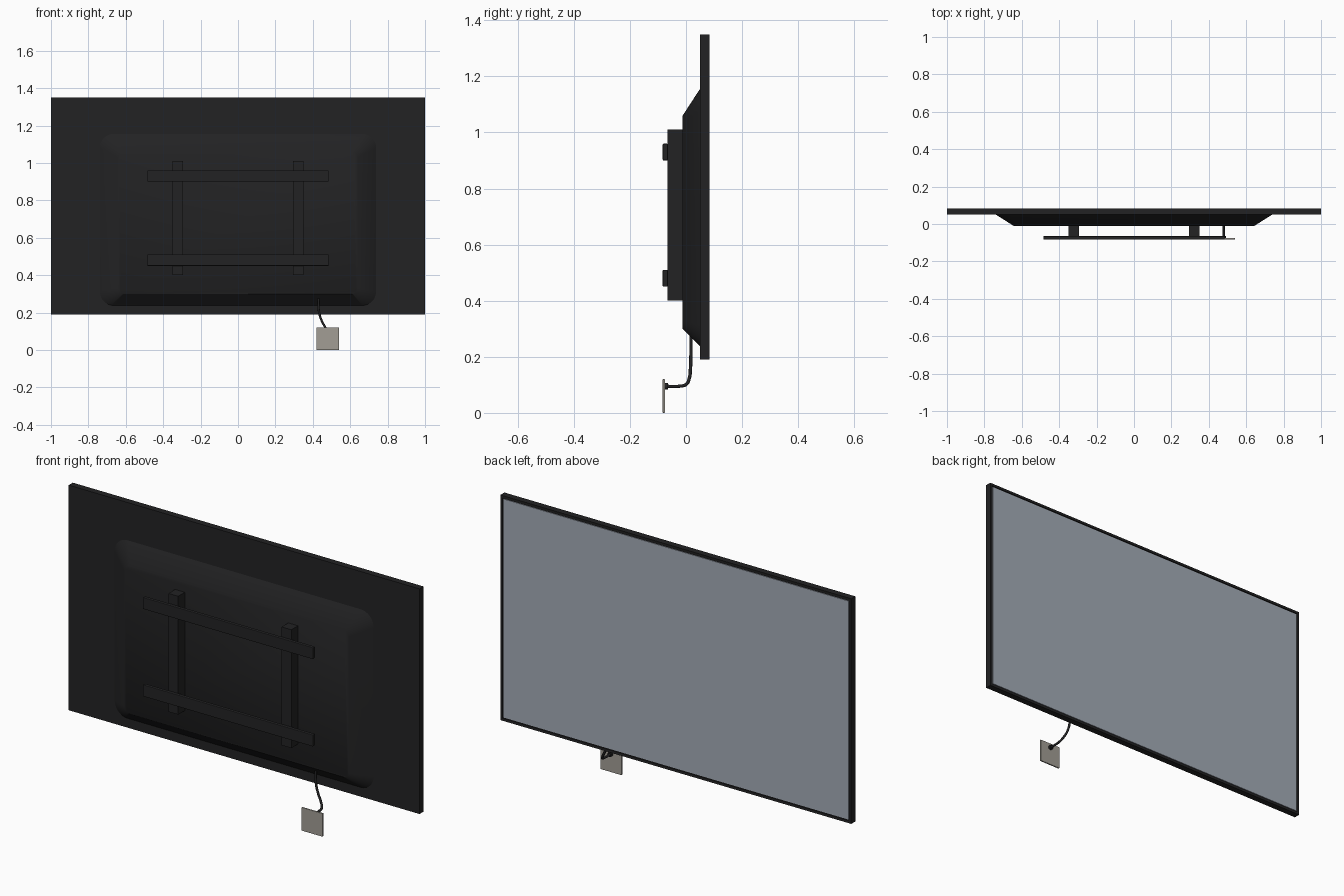
import bpy, bmesh, math

if "Cube" in bpy.data.objects:
    bpy.data.objects.remove(bpy.data.objects["Cube"])


def material(name, rgb):
    m = bpy.data.materials.new(name)
    m.diffuse_color = (*rgb, 1)
    m.use_nodes = True
    m.node_tree.nodes["Principled BSDF"].inputs["Base Color"].default_value = m.diffuse_color
    return m


BLACK = material("black_plastic", (0.016, 0.016, 0.017))
GLASS = material("screen_grey", (0.37, 0.41, 0.47))
PLATE = material("outlet_grey", (0.36, 0.34, 0.30))


def finish(name, bm, mat):
    bmesh.ops.recalc_face_normals(bm, faces=bm.faces)
    me = bpy.data.meshes.new(name)
    bm.to_mesh(me)
    bm.free()
    me.materials.append(mat)
    ob = bpy.data.objects.new(name, me)
    bpy.context.collection.objects.link(ob)
    return ob


def box_bm(x, y, z):
    bm = bmesh.new()
    bmesh.ops.create_cube(bm, size=1)
    for v in bm.verts:
        for i, (a, b) in enumerate((x, y, z)):
            v.co[i] = a if v.co[i] < 0 else b
    return bm


def box(name, x, y, z, mat, bevel=0.0):
    ob = finish(name, box_bm(x, y, z), mat)
    if bevel:
        mod = ob.modifiers.new("bevel", "BEVEL")
        mod.width, mod.segments = bevel, 2
    return ob


def smooth(ob, angle):
    bpy.ops.object.select_all(action='DESELECT')
    ob.select_set(True)
    bpy.context.view_layer.objects.active = ob
    bpy.ops.object.shade_smooth_by_angle(angle=math.radians(angle))


# Display frame with a recessed opening, and the screen inside it
bm = box_bm((-1, 1), (0.05, 0.083), (0.19, 1.35))
bm.normal_update()
front = max(bm.faces, key=lambda f: f.normal.y)
bmesh.ops.inset_region(bm, faces=[front], thickness=0.017)
for v in front.verts:
    v.co.y -= 0.001
bmesh.ops.inset_region(bm, faces=[front], thickness=0.0005)
for v in front.verts:
    v.co.y -= 0.004
finish("display_frame", bm, BLACK)
box("screen", (-0.983, 0.983), (0.076, 0.0815), (0.207, 1.333), GLASS)


# Tapered rear housing with rounded corners
def ring(bm, hw, z0, z1, y, r, n=8):
    verts = []
    corners = ((hw - r, z1 - r), (r - hw, z1 - r), (r - hw, z0 + r), (hw - r, z0 + r))
    for q, (cx, cz) in enumerate(corners):
        for i in range(n + 1):
            a = math.pi / 2 * (q + i / n)
            verts.append(bm.verts.new((cx + r * math.cos(a), y, cz + r * math.sin(a))))
    return verts


bm = bmesh.new()
base = ring(bm, 0.74, 0.237, 1.157, 0.051, 0.075)
back = ring(bm, 0.64, 0.30, 1.06, -0.012, 0.03)
for i in range(len(base)):
    j = (i + 1) % len(base)
    bm.faces.new((base[i], base[j], back[j], back[i]))
bm.faces.new(back)
bm.faces.new(base[::-1])
smooth(finish("rear_housing", bm, BLACK), 40)

# Wall mount: two vertical arms and two horizontal rails
for side, s in (("left", -1), ("right", 1)):
    c = s * 0.3225
    box(side + "_mount_arm", (c - 0.0275, c + 0.0275), (-0.066, -0.011), (0.40, 1.01), BLACK)
for level, z in (("lower", 0.45), ("upper", 0.90)):
    box(level + "_mount_rail", (-0.485, 0.485), (-0.083, -0.065), (z, z + 0.06), BLACK, 0.003)

# Wall outlet plate and plug
box("outlet_plate", (0.42, 0.54), (-0.083, -0.075), (0, 0.12), PLATE, 0.002)
bm = bmesh.new()
bmesh.ops.create_cone(bm, cap_ends=True, segments=24, radius1=0.012, radius2=0.012, depth=0.012)
for v in bm.verts:
    x, y, z = v.co
    v.co = (0.48 + x, -0.070 + z, 0.095 + y)
smooth(finish("plug", bm, BLACK), 40)

# Power cable running from the plug up into the housing
path = [(0.48, -0.075, 0.095), (0.48, -0.025, 0.095), (0.477, 0.001, 0.102),
        (0.464, 0.012, 0.125), (0.446, 0.016, 0.16), (0.433, 0.0175, 0.205),
        (0.43, 0.0175, 0.29)]
cu = bpy.data.curves.new("power_cable", 'CURVE')
cu.dimensions = '3D'
cu.bevel_depth = 0.006
cu.bevel_resolution = 3
cu.use_fill_caps = True
sp = cu.splines.new('BEZIER')
sp.bezier_points.add(len(path) - 1)
for p, co in zip(sp.bezier_points, path):
    p.co = co
    p.handle_left_type = p.handle_right_type = 'AUTO'
cu.materials.append(BLACK)
cable = bpy.data.objects.new("power_cable", cu)
bpy.context.collection.objects.link(cable)
bpy.ops.object.select_all(action='DESELECT')
cable.select_set(True)
bpy.context.view_layer.objects.active = cable
bpy.ops.object.convert(target='MESH')
